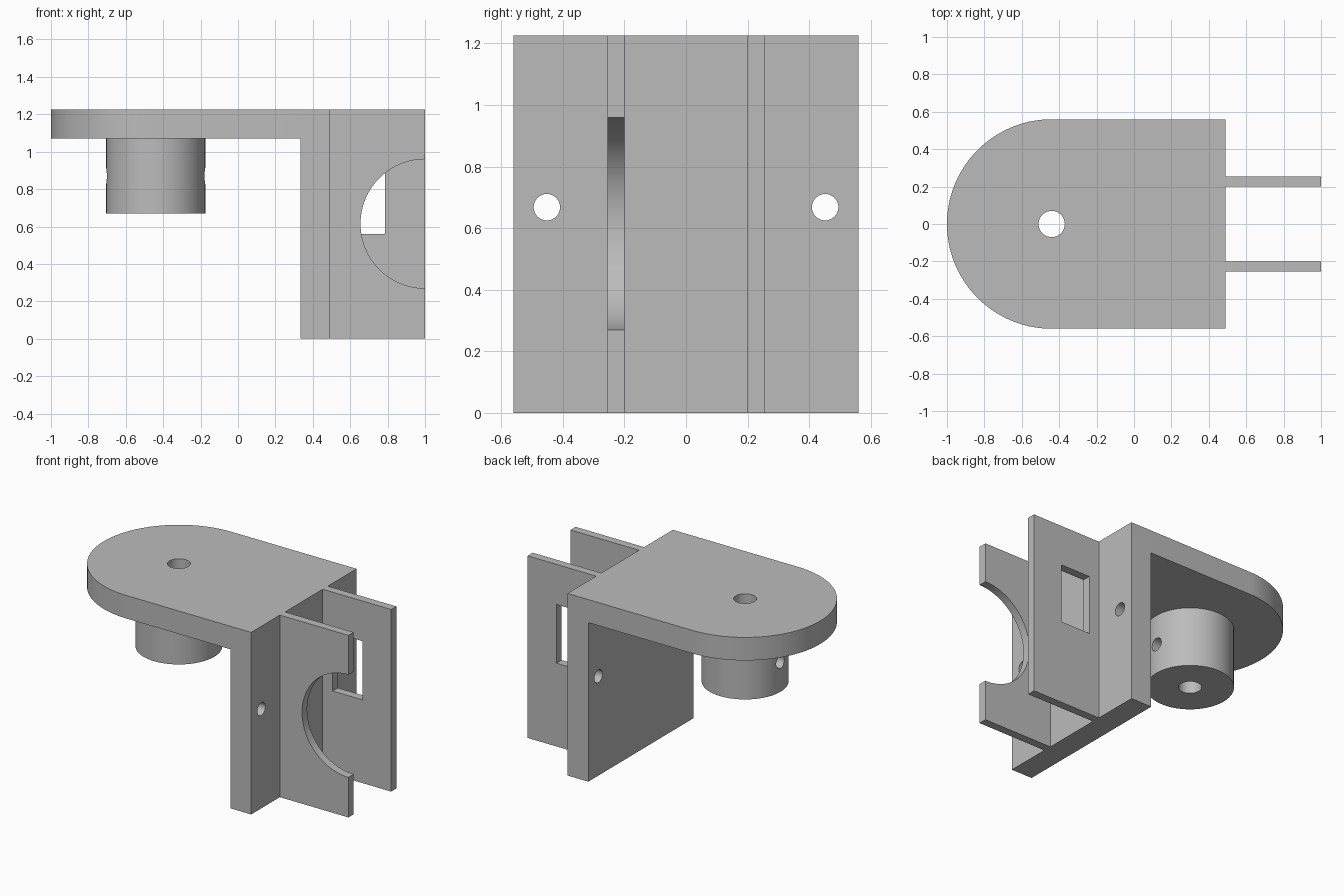
import bpy
import bmesh
from math import cos, sin, pi, radians
from mathutils import Matrix, Vector

if "Cube" in bpy.data.objects:
    bpy.data.objects.remove(bpy.data.objects["Cube"], do_unlink=True)

grey = bpy.data.materials.new("plain grey")
grey.use_nodes = True
grey.diffuse_color = (0.5, 0.5, 0.5, 1)
grey.node_tree.nodes["Principled BSDF"].inputs["Base Color"].default_value = (0.5, 0.5, 0.5, 1)

HEIGHT, PLATE_Z = 1.225, 1.07      # overall top, underside of the top plate
WALL_X0, WALL_X1 = 0.335, 0.49     # wall thickness range
HALF_WIDTH, BOSS_X = 0.56, -0.44


def finish(name, bm):
    bmesh.ops.recalc_face_normals(bm, faces=bm.faces)
    mesh = bpy.data.meshes.new(name)
    bm.to_mesh(mesh)
    bm.free()
    mesh.materials.append(grey)
    obj = bpy.data.objects.new(name, mesh)
    bpy.context.collection.objects.link(obj)
    return obj


def box(name, x, y, z):
    bm = bmesh.new()
    bmesh.ops.create_cube(bm, size=1)
    for v in bm.verts:
        v.co = Vector([lo + (c + 0.5) * (hi - lo) for c, (lo, hi) in zip(v.co, (x, y, z))])
    return finish(name, bm)


def cylinder(name, radius, length, centre, axis="Z", segments=64):
    bm = bmesh.new()
    bmesh.ops.create_cone(bm, cap_ends=True, segments=segments, radius1=radius,
                          radius2=radius, depth=length)
    turn = {"X": Matrix.Rotation(pi / 2, 4, "Y"), "Y": Matrix.Rotation(pi / 2, 4, "X"),
            "Z": Matrix.Identity(4)}[axis]
    bm.transform(Matrix.Translation(centre) @ turn)
    return finish(name, bm)


def combine(target, tool, operation="DIFFERENCE"):
    mod = target.modifiers.new("combine", "BOOLEAN")
    mod.operation, mod.solver, mod.object = operation, "EXACT", tool
    bpy.context.view_layer.objects.active = target
    bpy.ops.object.modifier_apply(modifier=mod.name)
    bpy.data.objects.remove(tool, do_unlink=True)


# Top plate: rectangle with a half-round end
bm = bmesh.new()
steps = 48
outline = [(BOSS_X + HALF_WIDTH * cos(a), HALF_WIDTH * sin(a))
           for a in (pi / 2 + pi * i / steps for i in range(steps + 1))]
outline += [(WALL_X1, -HALF_WIDTH), (WALL_X1, HALF_WIDTH)]
face = bm.faces.new([bm.verts.new((x, y, PLATE_Z)) for x, y in outline])
top = bmesh.ops.extrude_face_region(bm, geom=[face])
bmesh.ops.translate(bm, vec=(0, 0, HEIGHT - PLATE_Z),
                    verts=[g for g in top["geom"] if isinstance(g, bmesh.types.BMVert)])
bracket = finish("bracket_body", bm)

# Upright wall and round boss merged into the plate
overlap = (PLATE_Z + HEIGHT) / 2
combine(bracket, box("wall", (WALL_X0, WALL_X1), (-HALF_WIDTH, HALF_WIDTH), (0, overlap)), "UNION")
boss_bottom = 0.67
combine(bracket, cylinder("boss", 0.265, overlap - boss_bottom,
                          (BOSS_X, 0, (overlap + boss_bottom) / 2)), "UNION")

# Shaft hole, cross hole through the boss, and four wall screw holes
combine(bracket, cylinder("shaft_cutter", 0.07, 3, (BOSS_X, 0, 1), segments=48))
combine(bracket, cylinder("cross_cutter", 0.043, 0.64, (BOSS_X, 0, 0.87), "X", 32))
for y in (-0.452, 0.452):
    for z in (0.133, 0.668):
        combine(bracket, cylinder("screw_cutter", 0.043, 0.4, (0.41, y, z), "X", 32))

# Two side plates standing out from the wall
front_plate = box("front_side_plate", (WALL_X1, 1), (-0.255, -0.2), (0, HEIGHT))
combine(front_plate, cylinder("round_cutter", 0.345, 0.3, (1, -0.2275, 0.615), "Y", 96))
back_plate = box("back_side_plate", (WALL_X1, 1), (0.2, 0.255), (0, HEIGHT))
combine(back_plate, box("window_cutter", (0.565, 0.785), (0.1, 0.35), (0.56, 0.955)))

# Smooth round surfaces, sharp edges
for obj in (bracket, front_plate, back_plate):
    bpy.ops.object.select_all(action="DESELECT")
    obj.select_set(True)
    bpy.context.view_layer.objects.active = obj
    bpy.ops.object.shade_smooth_by_angle(angle=radians(30))
